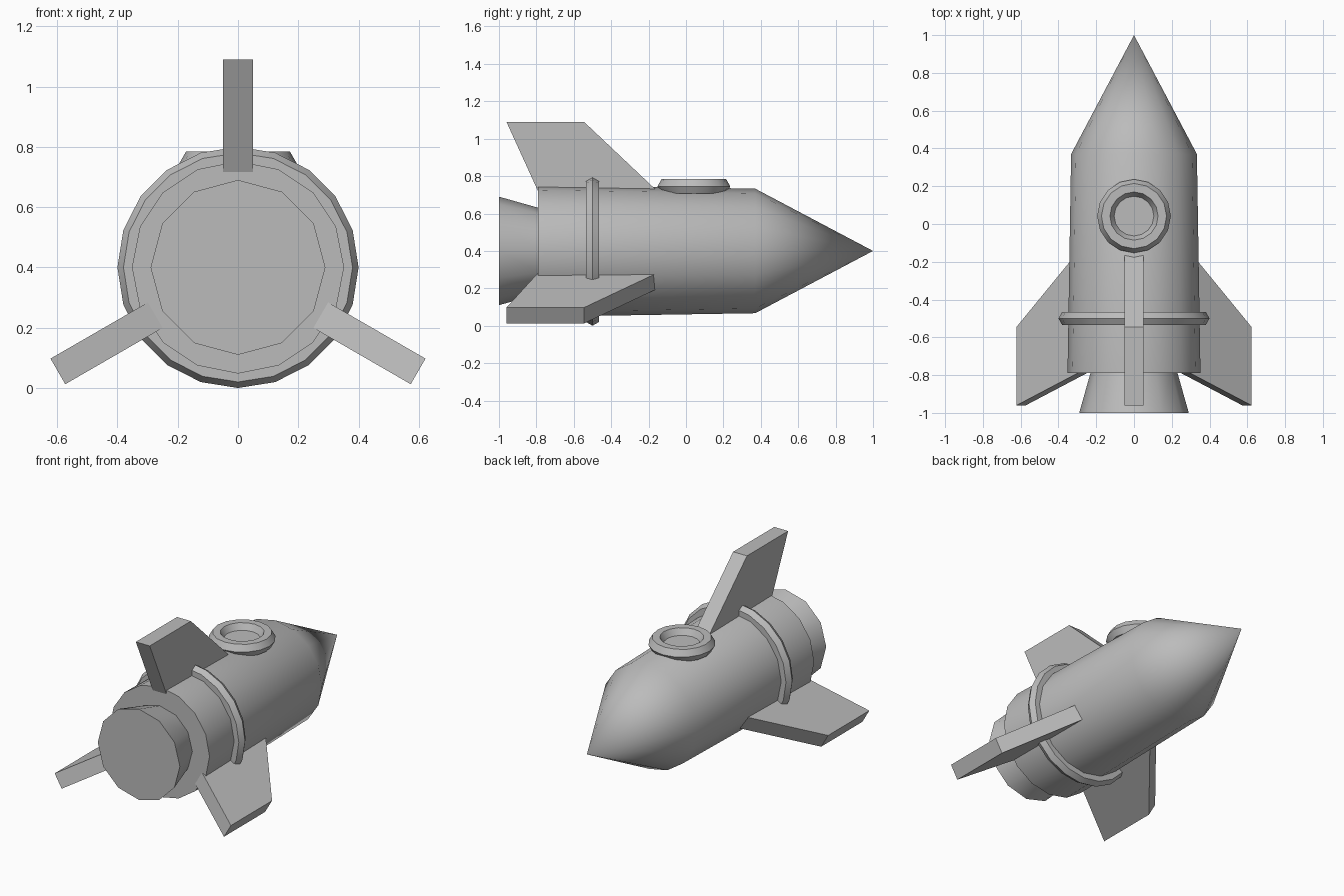
import bpy, bmesh, math
from mathutils import Matrix, Vector

old = bpy.data.objects.get("Cube")
if old:
    bpy.data.objects.remove(old, do_unlink=True)

AXIS_Z = 0.4  # height of the rocket's long axis

grey = bpy.data.materials.new("plain grey")
grey.use_nodes = True
grey.diffuse_color = (0.5, 0.5, 0.5, 1)
grey.node_tree.nodes["Principled BSDF"].inputs["Base Color"].default_value = (0.5, 0.5, 0.5, 1)


def finish(name, bm, matrix, smooth=True):
    bmesh.ops.recalc_face_normals(bm, faces=bm.faces)
    mesh = bpy.data.meshes.new(name)
    bm.to_mesh(mesh)
    bm.free()
    mesh.transform(matrix)
    mesh.materials.append(grey)
    obj = bpy.data.objects.new(name, mesh)
    bpy.context.collection.objects.link(obj)
    if smooth:
        bpy.ops.object.select_all(action='DESELECT')
        obj.select_set(True)
        bpy.context.view_layer.objects.active = obj
        bpy.ops.object.shade_smooth_by_angle(angle=math.radians(30))
    return obj


def lathe(name, profile, sides, matrix, closed=False):
    """Turn (radius, height) points about local z; radius 0 makes a tip."""
    bm = bmesh.new()
    rings = []
    for r, h in profile:
        if r == 0:
            rings.append([bm.verts.new((0, 0, h))] * sides)
        else:
            rings.append([bm.verts.new((r * math.cos(a), r * math.sin(a), h))
                          for a in (math.tau * i / sides for i in range(sides))])
    pairs = list(zip(rings, rings[1:]))
    if closed:
        pairs.append((rings[-1], rings[0]))
    for low, high in pairs:
        for i in range(sides):
            j = (i + 1) % sides
            corners = dict.fromkeys((low[i], low[j], high[j], high[i]))
            bm.faces.new(list(corners))
    if not closed:
        for ring, (r, h) in ((rings[0], profile[0]), (rings[-1], profile[-1])):
            if r > 0:
                bm.faces.new(ring)
    return finish(name, bm, matrix)


def hex_section(major, minor):
    return [(major + minor * math.cos(k * math.pi / 3), minor * math.sin(k * math.pi / 3))
            for k in range(6)]


along_y = Matrix.Translation((0, 0, AXIS_Z)) @ Matrix.Rotation(-math.pi / 2, 4, 'X')

# Hull with nose cone, and the flared nozzle
lathe("hull", [(0.352, -0.79), (0.333, 0.37), (0, 1.0)], 16, along_y)
lathe("nozzle", [(0.29, -1.0), (0.228, -0.78)], 12, along_y)

# Band around the hull
lathe("hull_band", hex_section(0.36, 0.04), 20,
      along_y @ Matrix.Translation((0, 0, -0.5)), closed=True)

# Round window on top
window_at = Matrix.Translation((0, 0.042, 0.745))
lathe("window_frame", hex_section(0.15, 0.045), 16, window_at, closed=True)
lathe("window_pane", [(0.112, -0.04), (0.112, 0.0)], 16, window_at)

# Three swept fins: outline in (along axis, radius)
FIN = [(-0.96, 0.69), (-0.545, 0.69), (-0.15, 0.317), (-0.79, 0.317)]
for name, degrees in (("top_fin", 0), ("right_fin", -120), ("left_fin", 120)):
    bm = bmesh.new()
    face = bm.faces.new([bm.verts.new((-0.049, y, r)) for y, r in FIN])
    side = bmesh.ops.extrude_face_region(bm, geom=[face])
    moved = [v for v in side["geom"] if isinstance(v, bmesh.types.BMVert)]
    bmesh.ops.translate(bm, verts=moved, vec=Vector((0.098, 0, 0)))
    turn = Matrix.Translation((0, 0, AXIS_Z)) @ Matrix.Rotation(math.radians(degrees), 4, 'Y')
    finish(name, bm, turn, smooth=False)
